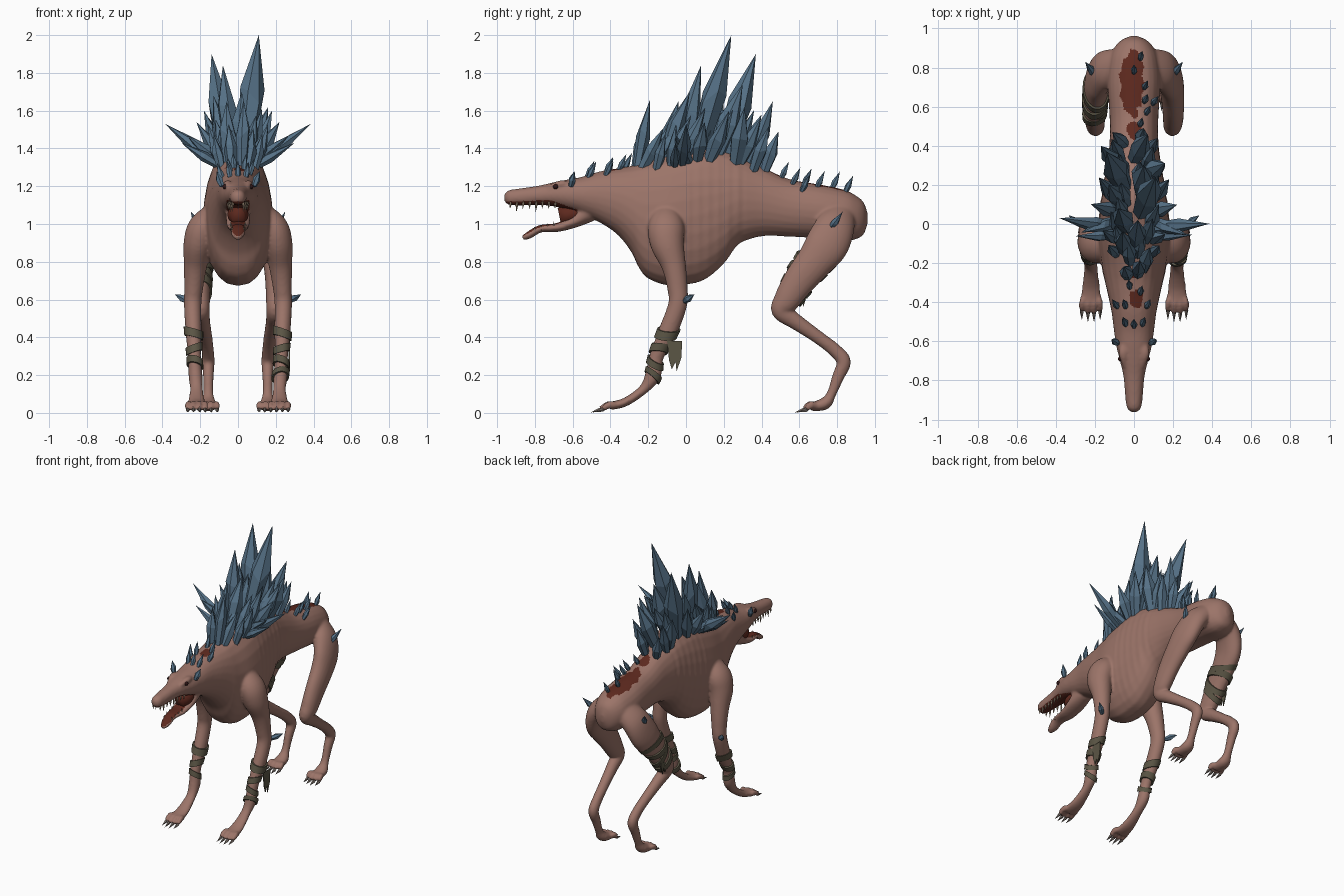
import bpy, bmesh, math, random
from mathutils import Vector, Euler

random.seed(4)
if "Cube" in bpy.data.objects:
    bpy.data.objects.remove(bpy.data.objects["Cube"])


def material(name, r, g, b):
    m = bpy.data.materials.new(name)
    m.use_nodes = True
    m.diffuse_color = (r, g, b, 1)
    m.node_tree.nodes["Principled BSDF"].inputs["Base Color"].default_value = (r, g, b, 1)
    return m


SKIN = material("brown_skin", .33, .175, .14)
FLESH = material("raw_red", .11, .022, .013)
CRYSTAL = material("blue_crystal", .092, .165, .24)
CLOTH = material("olive_cloth", .105, .092, .06)
TOOTH = material("bone", .4, .3, .21)
CLAW = material("grey_claw", .2, .165, .145)
EYE = material("dark_eye", .03, .008, .008)


def finish(name, bm, *mats, smooth=False):
    bmesh.ops.recalc_face_normals(bm, faces=bm.faces)
    mesh = bpy.data.meshes.new(name)
    bm.to_mesh(mesh)
    bm.free()
    ob = bpy.data.objects.new(name, mesh)
    bpy.context.collection.objects.link(ob)
    for m in mats:
        mesh.materials.append(m)
    if smooth:
        mesh.polygons.foreach_set("use_smooth", [True] * len(mesh.polygons))
    return ob


def spline(rows, steps=6):
    """Smooth curve through rows of x, y, z, half width, half depth."""
    pts = [Vector(r) for r in rows]
    pts = [pts[0]] + pts + [pts[-1]]
    out = []
    for a, b, c, d in zip(pts, pts[1:], pts[2:], pts[3:]):
        for i in range(steps):
            t = i / steps
            out.append(.5 * (2 * b + (c - a) * t + (2 * a - 5 * b + 4 * c - d) * t * t
                             + (3 * b - a - 3 * c + d) * t ** 3))
    return out + [pts[-1]]


def tube(bm, samples, grow=0, tilt=(0, 0, 0), sides=24, upright=False):
    """Closed loft of ellipses along the samples; upright keeps every ring facing the front."""
    rings = []
    for i, s in enumerate(samples):
        ahead, behind = samples[min(i + 1, len(samples) - 1)], samples[max(i - 1, 0)]
        t = Vector((0, -1, 0)) if upright else (Vector(ahead[:3]) - Vector(behind[:3])).normalized()
        t.rotate(Euler(tilt))
        side = (Vector((1, 0, 0)) - t * t.x).normalized()
        up = t.cross(side)
        ring = []
        for k in range(sides):
            c, n = math.cos(math.tau * k / sides), math.sin(math.tau * k / sides)
            if upright:  # fuller flanks
                c = math.copysign(abs(c) ** .86, c)
            ring.append(bm.verts.new(Vector(s[:3]) + side * c * (max(s[3], .004) + grow)
                                     + up * n * (max(s[4], .004) + grow)))
        rings.append(ring)
    for r, q in zip(rings, rings[1:]):
        for k in range(sides):
            bm.faces.new((r[k], r[k - 1], q[k - 1], q[k]))
    bm.faces.new(rings[0])
    bm.faces.new(rings[-1][::-1])


def spike(bm, base, tip, w, sides=6, belly=.42):
    """Crystal shard: narrow foot, wide belly, sharp tip."""
    base, tip = Vector(base), Vector(tip)
    axis = tip - base
    q = axis.to_track_quat('Z', 'Y')
    turn = random.random() * 3
    rings = []
    for f, k in ((0, .65), (belly, 1)):
        rings.append([bm.verts.new(base + axis * (f + random.uniform(-.08, .08) * (f > 0)) + q @ Vector(
            (w * k * math.cos(turn + math.tau * i / sides), w * k * math.sin(turn + math.tau * i / sides), 0)))
            for i in range(sides)])
    top = bm.verts.new(tip)
    for i in range(sides):
        bm.faces.new((rings[0][i - 1], rings[0][i], rings[1][i], rings[1][i - 1]))
        bm.faces.new((rings[1][i - 1], rings[1][i], top))
    bm.faces.new(rings[0])


# Trunk, neck and upper jaw: y, z, half width, half height
trunk = spline([(0, *r) for r in (
    (.962, 1.03, .015, .025), (.94, 1.03, .065, .085), (.9, 1.035, .102, .115), (.84, 1.045, .126, .135),
    (.72, 1.065, .136, .142), (.55, 1.085, .125, .152), (.42, 1.115, .125, .178), (.33, 1.125, .135, .208),
    (.27, 1.123, .146, .238), (.2, 1.09, .157, .3), (.1, 1.058, .172, .352), (0, 1.035, .183, .356),
    (-.1, 1.02, .183, .345), (-.2, 1.023, .168, .312), (-.25, 1.045, .16, .275), (-.29, 1.08, .15, .228),
    (-.36, 1.118, .134, .177), (-.45, 1.142, .115, .138), (-.55, 1.15, .102, .1), (-.62, 1.155, .092, .082),
    (-.7, 1.157, .072, .064), (-.78, 1.152, .054, .051), (-.88, 1.143, .045, .045), (-.94, 1.14, .036, .038),
    (-.963, 1.14, .012, .015))])
for s in trunk:  # shallow ribs on the flank
    if 0 < s[1] < .32:
        s[3] += .002 * math.sin(s[1] * 120)
jaw = spline([(0, -.53, 1.06, .065, .06), (0, -.59, 1.015, .064, .035), (0, -.68, .982, .056, .024),
              (0, -.77, .975, .042, .02), (0, -.83, .942, .034, .02), (0, -.865, .925, .015, .012)])


def fore(s):
    return spline([(s * x, *r) for x, *r in (
        (.1, -.1, 1.08, .05, .06), (.18, -.105, .99, .078, .095), (.21, -.1, .9, .078, .09),
        (.225, -.065, .78, .062, .065), (.235, -.045, .66, .05, .054), (.24, -.045, .57, .046, .05),
        (.235, -.1, .42, .042, .05), (.23, -.155, .3, .034, .038), (.225, -.175, .2, .037, .042),
        (.22, -.225, .125, .034, .026), (.22, -.32, .058, .046, .023), (.22, -.4, .037, .055, .022))])


def hind(s):
    return spline([(s * x, *r) for x, *r in (
        (.08, .82, 1.05, .06, .08), (.145, .79, .985, .068, .105), (.183, .745, .89, .064, .115),
        (.195, .68, .8, .062, .098), (.2, .6, .7, .056, .085), (.2, .535, .6, .052, .07),
        (.195, .505, .54, .045, .052), (.185, .585, .48, .038, .042), (.17, .7, .4, .034, .035),
        (.16, .79, .33, .032, .036), (.157, .835, .27, .033, .038), (.157, .805, .19, .028, .032),
        (.157, .77, .1, .027, .025), (.157, .735, .05, .042, .033), (.157, .66, .03, .045, .022))])


# All skin is lofted in pieces, then fused into one surface
body = bmesh.new()
tube(body, trunk, upright=True)
tube(body, jaw)
claws = bmesh.new()
for s in (-1, 1):
    tube(body, fore(s))
    tube(body, hind(s))
    tube(body, spline([(s * .05, -.6, 1.2, .015, .015), (s * .055, -.66, 1.212, .024, .02),
                       (s * .045, -.73, 1.19, .012, .012)]))
    for cx, heel, toe in ((.22, -.37, -.46), (.157, .68, .62)):
        for k in (-1.5, -.5, .5, 1.5):
            a, b = s * cx + k * .024, s * cx + k * .031
            end = toe + abs(k) * .012
            tube(body, spline([(a, heel, .04, .016, .018), (b, (heel + end) / 2, .042, .015, .02),
                               (b, end, .02, .013, .015)]), sides=12)
            spike(claws, (b, end + .01, .02), (b, end - .05, .003), .011, 5, .2)
hide = finish("body", body, SKIN, FLESH)
bpy.context.view_layer.objects.active = hide
hide.select_set(True)
fuse = hide.modifiers.new("fuse", 'REMESH')
fuse.mode, fuse.voxel_size = 'VOXEL', .0085
soften = hide.modifiers.new("soften", 'SMOOTH')
soften.factor, soften.iterations = .5, 6
for m in ("fuse", "soften"):
    bpy.ops.object.modifier_apply(modifier=m)


# Raw patches on the back, palate and lower jaw
def raw(c, n):
    wob = .3 * math.sin(c.y * 60) * math.sin(c.x * 70 + 1)
    if n.z > .2 and c.z > 1.1 and c.y > -.55:
        for x, y, rx, ry in ((-.01, .725, .06, .17), (0, .48, .035, .045), (.012, -.38, .036, .05),
                             (-.02, -.255, .05, .022)):
            if ((c.x - x) / rx) ** 2 + ((c.y - y) / ry) ** 2 < 1 + wob:
                return True
    return c.y < -.56 and ((n.z < -.5 and c.z > 1.06 and abs(c.x) < .06)
                           or (n.z > .5 and c.z < 1.06 and abs(c.x) < .036))


for p in hide.data.polygons:
    p.use_smooth = True
    p.material_index = int(raw(p.center, p.normal))
finish("claws", claws, CLAW)

# Flesh between the jaws at the back of the mouth
lining = bmesh.new()
tube(lining, spline([(0, -.56, 1.06, .05, .04), (0, -.61, 1.05, .056, .05), (0, -.645, 1.045, .05, .05),
                     (0, -.67, 1.04, .035, .045)]))
finish("mouth_lining", lining, FLESH, smooth=True)

# Teeth and eyes
teeth = bmesh.new()
eyes = bmesh.new()
for s in (-1, 1):
    for i in range(8):
        y = -.69 - i * .034
        x = s * (.052 - i * .0035)
        size = .05 if i in (3, 6) else .033
        spike(teeth, (x, y, 1.12), (x, y - .004, 1.112 - size), .007, 5, .3)
        if i < 4:
            z = .99 - i * .008
            spike(teeth, (x * .75, y - .01, z - .01), (x * .75, y - .01, z + .025), .005, 5, .3)
    ball = bmesh.ops.create_uvsphere(eyes, u_segments=12, v_segments=8, radius=.014)["verts"]
    bmesh.ops.translate(eyes, verts=ball, vec=(s * .068, -.69, 1.198))
finish("teeth", teeth, TOOTH)
finish("eyes", eyes, EYE, smooth=True)


def back_point(x, y, sink=.035):
    s = min(trunk, key=lambda q: abs(q[1] - y))
    return Vector((x, y, s[2] + s[4] * math.sqrt(max(0, 1 - (x / s[3]) ** 2)) - sink))


# Great shards: root x, root y, tip x, tip y, tip z, half width
shards = bmesh.new()
for x, y, tx, ty, tz, w in (
        (.035, .06, .11, .24, 2, .066), (-.05, .19, -.14, .37, 1.9, .066), (-.03, -.02, -.08, .08, 1.84, .054),
        (.04, .16, .05, .3, 1.74, .06), (.01, -.12, .02, .02, 1.7, .05), (-.05, -.14, -.06, -.04, 1.65, .044),
        (.02, -.26, .03, -.19, 1.66, .038), (-.03, -.27, -.05, -.22, 1.53, .036), (0, .33, .07, .46, 1.65, .052),
        (-.06, .28, -.17, .4, 1.58, .048), (.06, .26, .16, .31, 1.62, .05), (.03, .41, .05, .49, 1.49, .036),
        (-.04, .4, -.11, .47, 1.46, .034), (.06, .35, .12, .44, 1.52, .036), (-.06, .1, -.13, .2, 1.68, .046)):
    spike(shards, back_point(x, y), (tx, ty, tz), w, belly=.5)
for s in (-1, 1):  # side fans
    for y, tx, ty, tz, w in ((-.02, .385, .02, 1.53, .038), (.02, .27, -.04, 1.47, .034), (-.06, .3, -.05, 1.43, .028),
                             (.06, .22, .1, 1.54, .04), (.12, .18, .22, 1.6, .044), (-.08, .16, -.04, 1.53, .036),
                             (-.16, .13, -.1, 1.48, .03)):
        spike(shards, back_point(s * .085, y), (s * tx, ty + random.uniform(-.02, .02), tz), w)
for i in range(16):  # filler, alternating sides
    y = -.24 + i * .037
    x = random.uniform(.015, .075) * (-1) ** i
    height = random.uniform(.2, .28) - .12 * abs(y - .1)
    spike(shards, back_point(x, y), (x * 1.8, y + .12, back_point(0, y).z + height), .038, belly=.5)
finish("back_crystals", shards, CRYSTAL)

# Small thorns along spine, neck, hips and elbows
thorns = bmesh.new()
for x, y in ((.03, .5), (.06, .56), (.05, .62), (.09, .61), (.05, .69), (0, .77), (.03, .84),
             (-.02, -.33), (.03, -.36), (-.08, -.43), (-.04, -.43), (.06, -.43),
             (-.04, -.52), (0, -.53), (.04, -.52)):
    foot = back_point(x, y, .015)
    spike(thorns, foot, foot + Vector((x * .4, .045, .095)), .017)
for s in (-1, 1):
    for foot, tip in (((.195, .755, .965), (.25, .83, 1.065)), ((.265, -.01, .59), (.335, .045, .628)),
                      ((.085, -.61, 1.2), (.115, -.59, 1.28))):
        spike(thorns, (s * foot[0], *foot[1:]), (s * tip[0], *tip[1:]), .02)
finish("thorns", thorns, CRYSTAL)

# Cloth wraps: short sleeves over the limbs at alternating angles
wraps = bmesh.new()
for path, first, last, step in ((fore(1), 35, 48, 4), (fore(-1), 35, 46, 4), (hind(-1), 17, 29, 3)):
    for n, i in enumerate(range(first, last, step)):
        lean = .32 * (-1) ** (n // 2)
        tube(wraps, path[i:i + 3], .011, (lean, .3 * (-1) ** n, 0))
cloth = finish("cloth_wraps", wraps, CLOTH, smooth=True)
bpy.ops.object.select_all(action='DESELECT')
bpy.context.view_layer.objects.active = cloth
cloth.select_set(True)
bpy.ops.object.shade_smooth_by_angle()

# Torn hanging scraps
scraps = bmesh.new()
for x, y, z in ((.268, -.1, .38), (-.25, .57, .72)):
    outline = ((0, 0), (.08, 0), (.075, -.09), (.05, -.16), (.045, -.11), (.025, -.15), (.01, -.1))
    face = scraps.faces.new([scraps.verts.new((x, y + a, z + b)) for a, b in outline])
    side = bmesh.ops.extrude_face_region(scraps, geom=[face])["geom"]
    bmesh.ops.translate(scraps, vec=(.006, 0, 0), verts=[v for v in side if isinstance(v, bmesh.types.BMVert)])
finish("cloth_scraps", scraps, CLOTH)
